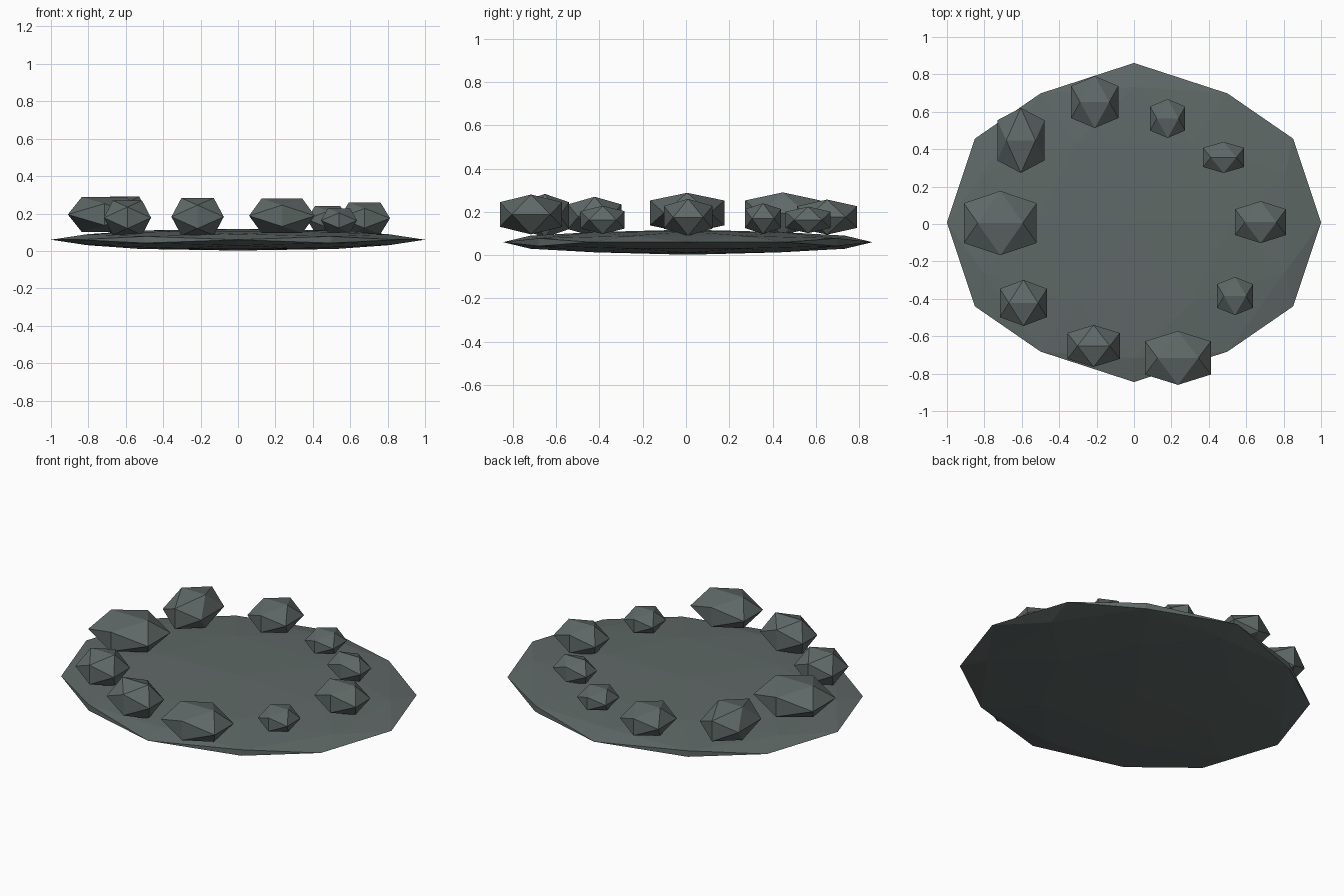
import bpy, bmesh, math
from mathutils import Vector

if "Cube" in bpy.data.objects:
    bpy.data.objects.remove(bpy.data.objects["Cube"])

PHI = (1 + math.sqrt(5)) / 2


def material(name, color):
    m = bpy.data.materials.new(name)
    m.diffuse_color = (*color, 1)
    m.use_nodes = True
    m.node_tree.nodes["Principled BSDF"].inputs["Base Color"].default_value = m.diffuse_color
    return m


def icosahedron(name, center, half, mat, subdivide=False):
    """Axis-aligned flat-shaded icosahedron; half = reach along each axis."""
    bm = bmesh.new()
    for a in (-1, 1):
        for b in (-PHI, PHI):
            for co in ((b, a, 0), (0, b, a), (a, 0, b)):
                bm.verts.new(co)
    bmesh.ops.convex_hull(bm, input=bm.verts[:])
    reach = PHI
    if subdivide:
        bmesh.ops.subdivide_edges(bm, edges=bm.edges[:], cuts=1, use_grid_fill=True)
        for v in bm.verts:
            v.co.normalize()
        reach = 1
    for v in bm.verts:
        v.co = Vector(c + p * h / reach for c, p, h in zip(center, v.co, half))
    bmesh.ops.recalc_face_normals(bm, faces=bm.faces[:])
    mesh = bpy.data.meshes.new(name)
    bm.to_mesh(mesh)
    bm.free()
    mesh.materials.append(mat)
    obj = bpy.data.objects.new(name, mesh)
    bpy.context.collection.objects.link(obj)
    return obj


stone = material("grey stone", (0.115, 0.141, 0.136))

# Flattened ground slab
icosahedron("ground_slab", (0, 0.008, 0.06), (1, 0.853, 0.058), stone, True)

# Ring of stones: x, y, half width, half depth, bottom, top
ring = [
    (-0.715, 0.005, 0.195, 0.172, 0.102, 0.288),
    (-0.605, 0.447, 0.126, 0.174, 0.095, 0.290),
    (-0.210, 0.652, 0.126, 0.139, 0.095, 0.257),
    (0.180, 0.564, 0.094, 0.104, 0.102, 0.224),
    (0.479, 0.356, 0.110, 0.083, 0.098, 0.240),
    (0.677, 0.010, 0.136, 0.112, 0.090, 0.260),
    (0.540, -0.385, 0.096, 0.102, 0.098, 0.228),
    (0.235, -0.716, 0.176, 0.144, 0.096, 0.280),
    (-0.216, -0.652, 0.140, 0.112, 0.082, 0.283),
    (-0.591, -0.422, 0.126, 0.123, 0.085, 0.270),
]
for i, (x, y, w, d, lo, hi) in enumerate(ring, 1):
    icosahedron(f"ring_stone_{i}", (x, y, (lo + hi) / 2), (w, d, (hi - lo) / 2), stone)
